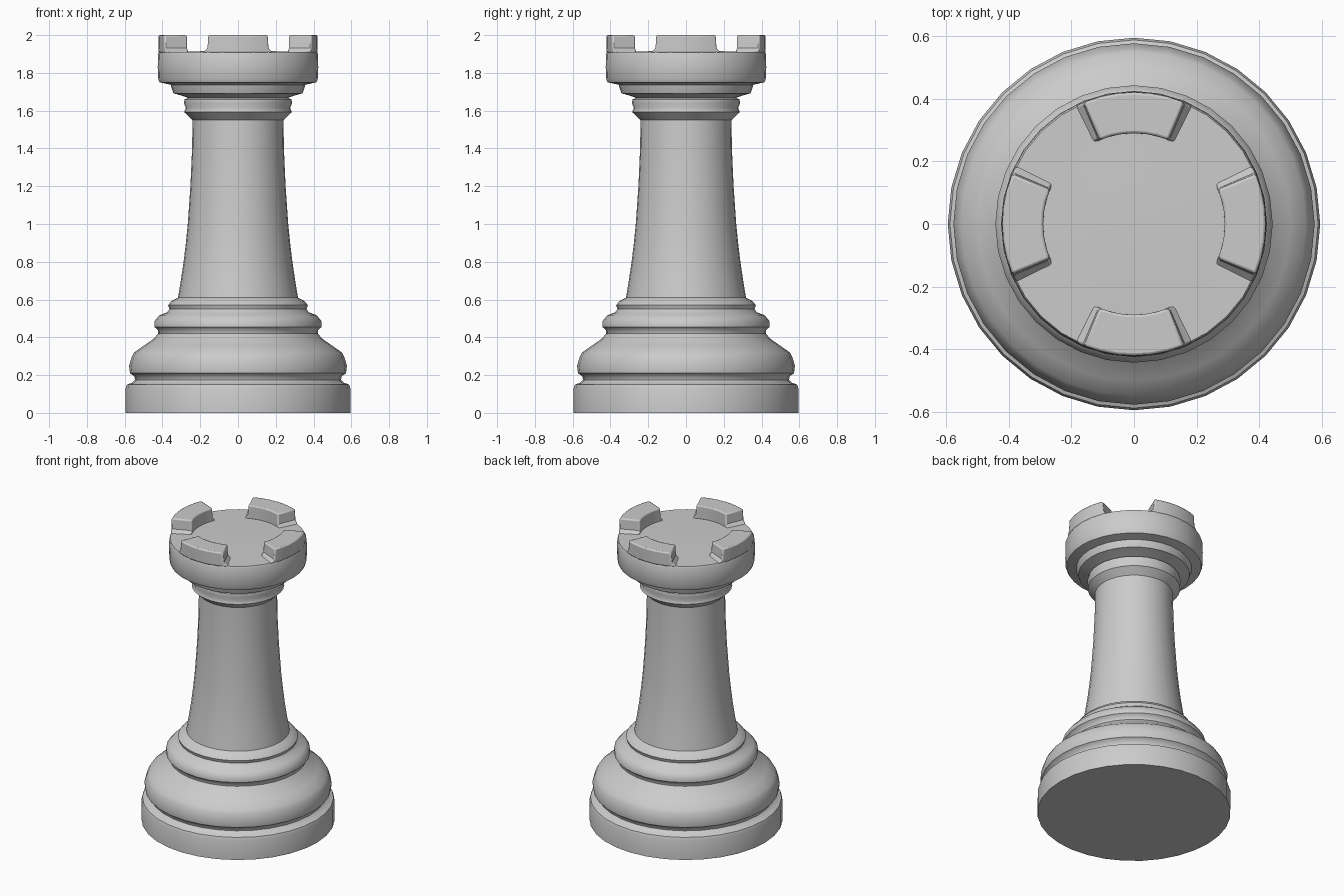
import bpy, bmesh, math

if "Cube" in bpy.data.objects:
    bpy.data.objects.remove(bpy.data.objects["Cube"])

SEG = 32


def finish(bm, name, angle=45):
    bmesh.ops.recalc_face_normals(bm, faces=bm.faces)
    mesh = bpy.data.meshes.new(name)
    bm.to_mesh(mesh)
    bm.free()
    ob = bpy.data.objects.new(name, mesh)
    bpy.context.collection.objects.link(ob)
    bpy.ops.object.select_all(action='DESELECT')
    ob.select_set(True)
    bpy.context.view_layer.objects.active = ob
    bpy.ops.object.shade_smooth_by_angle(angle=math.radians(angle))
    return ob


def lathe(name, profile):
    """Revolve (radius, height) points around z; radius 0 closes the end."""
    bm = bmesh.new()
    verts = [bm.verts.new((r, 0, z)) for r, z in profile]
    edges = [bm.edges.new(p) for p in zip(verts, verts[1:])]
    bmesh.ops.spin(bm, geom=verts + edges, cent=(0, 0, 0), axis=(0, 0, 1),
                   angle=2 * math.pi, steps=SEG)
    bmesh.ops.remove_doubles(bm, verts=bm.verts, dist=1e-4)
    return finish(bm, name)


def arc_block(name, centre, layers, r_in, r_out, steps=6):
    """Curved block built from (half angle in degrees, height) layers."""
    bm = bmesh.new()
    rings = []
    for half, z in layers:
        angs = [math.radians(centre - half + 2 * half * i / steps) for i in range(steps + 1)]
        pts = [(r_out, a) for a in angs] + [(r_in, a) for a in reversed(angs)]
        rings.append([bm.verts.new((r * math.cos(a), r * math.sin(a), z)) for r, a in pts])
    n = len(rings[0])
    for lo, hi in zip(rings, rings[1:]):
        for i in range(n):
            j = (i + 1) % n
            bm.faces.new((lo[i], lo[j], hi[j], hi[i]))
    for ring in (rings[0], rings[-1]):
        for i in range(steps):
            bm.faces.new((ring[i], ring[i + 1], ring[n - 2 - i], ring[n - 1 - i]))
    ob = finish(bm, name, 35)
    bev = ob.modifiers.new("soft_edges", 'BEVEL')
    bev.width, bev.segments = 0.008, 2
    bev.limit_method, bev.angle_limit = 'ANGLE', math.radians(40)
    return ob


# stepped foot
lathe("foot", [(0, 0), (0.595, 0), (0.595, 0.13), (0.588, 0.15), (0.56, 0.16),
               (0.545, 0.175), (0.55, 0.195), (0.572, 0.21), (0.577, 0.25),
               (0.563, 0.295), (0.55, 0.32), (0.50, 0.355), (0.45, 0.39), (0.422, 0.42),
               (0.425, 0.44), (0.443, 0.455), (0.443, 0.485), (0.415, 0.518),
               (0.375, 0.532), (0.363, 0.55), (0.37, 0.57), (0.352, 0.592), (0.318, 0.61)])

# tapering column
lathe("column", [(0.318, 0.61), (0.303, 0.7), (0.288, 0.8), (0.276, 0.9), (0.266, 1.0),
                 (0.252, 1.2), (0.243, 1.4), (0.241, 1.55)])

# moulded collar under the crown
lathe("collar", [(0.241, 1.55), (0.262, 1.57), (0.285, 1.592), (0.276, 1.615),
                 (0.287, 1.64), (0.283, 1.66), (0.265, 1.668), (0.30, 1.68),
                 (0.342, 1.692), (0.352, 1.72), (0.356, 1.737)])

# crown drum with its nearly flat top
lathe("crown", [(0.356, 1.737), (0.415, 1.75), (0.422, 1.765), (0.425, 1.83),
                (0.423, 1.9), (0.418, 1.911), (0.29, 1.912), (0.15, 1.916), (0, 1.918)])

# four battlements with flared feet
for i in range(4):
    arc_block(f"battlement_{i + 1}", 90 * i,
              [(27, 1.905), (25, 1.918), (23, 1.932), (22.3, 2.0)], 0.29, 0.421)
